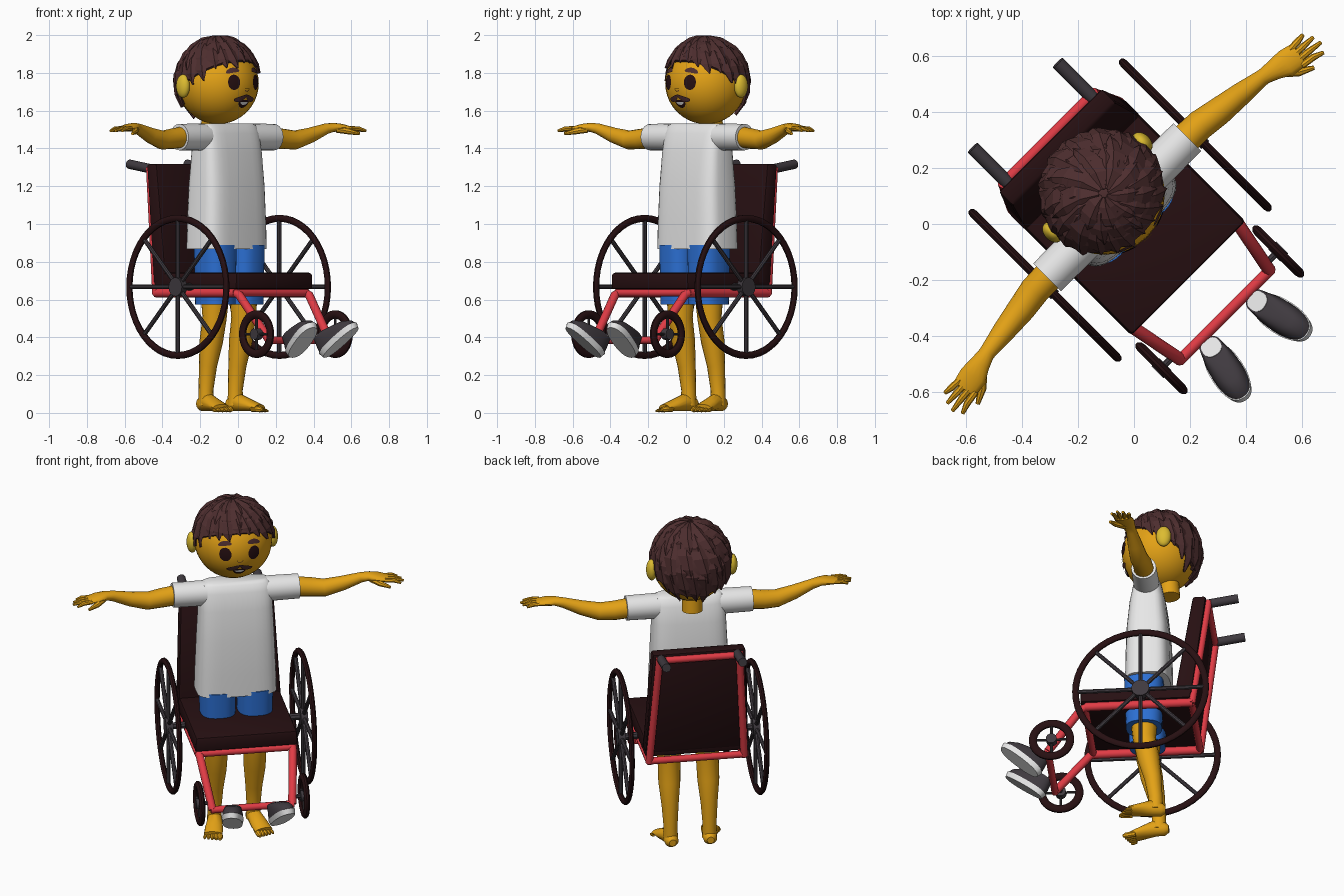
import bpy, bmesh
from math import sin, cos, pi, radians, copysign
from mathutils import Vector, Matrix

if "Cube" in bpy.data.objects:
    bpy.data.objects.remove(bpy.data.objects["Cube"])


def material(name, rgb):
    m = bpy.data.materials.new(name)
    m.use_nodes = True
    m.diffuse_color = (*rgb, 1)
    m.node_tree.nodes["Principled BSDF"].inputs["Base Color"].default_value = (*rgb, 1)
    return m


SKIN = material("warm skin", (0.77, 0.36, 0.008))
EAR = material("ear yellow", (0.72, 0.5, 0.03))
WHITE = material("shirt white", (0.8, 0.8, 0.8))
BLUE = material("shorts blue", (0.025, 0.16, 0.65))
RED = material("frame red", (0.75, 0.045, 0.06))
DARK = material("dark maroon", (0.02, 0.005, 0.006))
GREY = material("charcoal grey", (0.05, 0.042, 0.05))
HAIR = material("hair brown", (0.075, 0.027, 0.028))


def finish(name, bm, mat, angle=40):
    """Turn a mesh built facing -y into an object turned to its diagonal heading."""
    bmesh.ops.recalc_face_normals(bm, faces=bm.faces)
    me = bpy.data.meshes.new(name)
    bm.to_mesh(me)
    bm.free()
    me.materials.append(mat)
    ob = bpy.data.objects.new(name, me)
    bpy.context.collection.objects.link(ob)
    ob.rotation_euler[2] = pi / 4
    if angle:
        bpy.ops.object.select_all(action='DESELECT')
        ob.select_set(True)
        bpy.context.view_layer.objects.active = ob
        bpy.ops.object.shade_smooth_by_angle(angle=radians(angle))
    return ob


def loft(bm, rings, loop=False, caps=True):
    vs = [[bm.verts.new(p) for p in r] for r in rings]
    n = len(vs[0])
    pairs = list(zip(vs, vs[1:])) + ([(vs[-1], vs[0])] if loop else [])
    for a, b in pairs:
        for i in range(n):
            j = (i + 1) % n
            bm.faces.new((a[i], a[j], b[j], b[i]))
    if caps and not loop:
        bm.faces.new(vs[0])
        bm.faces.new(vs[-1])


def tube(bm, path, sizes, n=12):
    """Sweep an ellipse along a path; sizes are radii or (side, up) pairs."""
    pts = [Vector(p) for p in path]
    sizes = sizes if isinstance(sizes, list) else [sizes] * len(pts)
    ref = Vector((0, 0, 1)) if abs((pts[-1] - pts[0]).normalized().z) < 0.8 else Vector((0, 1, 0))
    rings = []
    for k, p in enumerate(pts):
        t = (pts[min(k + 1, len(pts) - 1)] - pts[max(k - 1, 0)]).normalized()
        side = t.cross(ref).normalized()
        up = side.cross(t)
        a, b = sizes[k] if isinstance(sizes[k], tuple) else (sizes[k], sizes[k])
        rings.append([p + side * a * cos(2 * pi * i / n) + up * b * sin(2 * pi * i / n) for i in range(n)])
    loft(bm, rings)


def outline(cx, cy, z, a, b, power=2, n=32):
    """Horizontal superellipse ring."""
    f = lambda v: copysign(abs(v) ** (2 / power), v)
    return [Vector((cx + a * f(cos(2 * pi * i / n)), cy + b * f(sin(2 * pi * i / n)), z)) for i in range(n)]


def blob(name, center, scale, mat):
    bm = bmesh.new()
    bmesh.ops.create_uvsphere(bm, u_segments=32, v_segments=20, radius=1,
                              matrix=Matrix.Translation(center) @ Matrix.Diagonal((*scale, 1)))
    return finish(name, bm, mat)


# Wheelchair wheels, with spokes and hub
def wheel(name, x, y, z, radius, rim, spokes, hub, inner):
    bm = bmesh.new()
    loft(bm, [[(x + rim[0] * cos(q), y + (radius - rim[1] + rim[1] * sin(q)) * cos(p),
                z + (radius - rim[1] + rim[1] * sin(q)) * sin(p))
               for q in [2 * pi * i / 10 for i in range(10)]]
              for p in [2 * pi * i / 48 for i in range(48)]], loop=True)
    finish(name + "_tyre", bm, DARK)
    bm = bmesh.new()
    for i in range(spokes):
        a = 2 * pi * i / spokes
        r = radius - rim[1]
        tube(bm, [(x, y, z), (x, y + r * cos(a), z + r * sin(a))], hub * 0.24, 8)
    tube(bm, [(x - 0.02, y, z), (x + 0.02, y, z)], hub, 16)
    tube(bm, [(x, y, z), (inner, y, z)], hub * 0.4, 8)
    finish(name + "_spokes", bm, GREY)


for s, side in ((1, "left"), (-1, "right")):
    wheel(side + "_big_wheel", s * 0.38, 0.07, 0.667, 0.382, (0.015, 0.019), 8, 0.05, s * 0.27)
    wheel(side + "_caster", s * 0.295, -0.434, 0.417, 0.127, (0.017, 0.023), 4, 0.03, s * 0.225)

# Tubular frame and push handles
bm = bmesh.new()
for s in (-1, 1):
    tube(bm, [(s * 0.265, 0.35, 0.635), (s * 0.265, -0.25, 0.635)], 0.024)
    tube(bm, [(s * 0.265, -0.22, 0.64), (s * 0.262, -0.27, 0.625), (s * 0.225, -0.46, 0.385)], 0.023)
    tube(bm, [(s * 0.268, 0.345, 0.625), (s * 0.225, 0.435, 1.3)], 0.021)
for w, y, z in ((0.265, -0.25, 0.635), (0.265, 0.345, 0.635), (0.235, 0.432, 1.285), (0.235, -0.46, 0.385)):
    tube(bm, [(-w, y, z), (w, y, z)], 0.02)
finish("chair_frame", bm, RED)
for s, side in ((1, "left"), (-1, "right")):
    bm = bmesh.new()
    tube(bm, [(s * 0.215, 0.425, 1.29), (s * 0.215, 0.6, 1.317)], 0.025)
    finish(side + "_handle", bm, GREY)


# Seat and backrest cushions
def cushion(name, lower, upper):
    bm = bmesh.new()
    loft(bm, [[(x, y, z) for x, y in ((-w, y0), (w, y0), (w, y1), (-w, y1))]
              for w, y0, y1, z in (lower, upper)])
    bmesh.ops.bevel(bm, geom=bm.edges[:], offset=0.014, segments=2, affect='EDGES', profile=0.5)
    finish(name, bm, DARK)


cushion("seat", (0.29, -0.275, 0.34, 0.655), (0.285, -0.275, 0.34, 0.742))
cushion("backrest", (0.29, 0.25, 0.345, 0.68), (0.262, 0.35, 0.425, 1.318))

# Empty shoes at the footrest
for s, side in ((1, "left"), (-1, "right")):
    place = (Matrix.Translation((s * 0.135, -0.595, 0.415)) @ Matrix.Rotation(s * 0.21, 4, 'Z')
             @ Matrix.Rotation(radians(-38), 4, 'X'))
    for part, mat, layers in (
            ("sole", WHITE, ((0, -0.055, 0.055, 0.13), (0, -0.025, 0.062, 0.138))),
            ("upper", GREY, ((0, -0.026, 0.058, 0.133), (0.005, 0.0, 0.057, 0.126),
                             (0.02, 0.025, 0.051, 0.105), (0.05, 0.045, 0.046, 0.07), (0.07, 0.055, 0.042, 0.048))),
            ("lining", WHITE, ((0.07, 0.05, 0.036, 0.041), (0.07, 0.058, 0.036, 0.041)))):
        bm = bmesh.new()
        loft(bm, [outline(0, cy, z, a, b, 2.4) for cy, z, a, b in layers])
        bm.transform(place)
        finish(f"{side}_shoe_{part}", bm, mat)

# Shirt
bm = bmesh.new()
loft(bm, [outline(0, 0.085, z, a, b, 4) for z, a, b in (
    (0.868, 0.225, 0.127), (1.0, 0.221, 0.126), (1.2, 0.213, 0.12), (1.38, 0.205, 0.102),
    (1.48, 0.2, 0.082), (1.52, 0.19, 0.062), (1.533, 0.17, 0.045))])
finish("shirt_body", bm, WHITE)

for s, side in ((1, "left"), (-1, "right")):
    bm = bmesh.new()
    tube(bm, [(s * x, 0.085, 1.46) for x in (0.1, 0.2, 0.355)], [0.07, 0.072, 0.07], 20)
    finish(side + "_sleeve", bm, WHITE)

    # Arm, palm, fingers and thumb
    bm = bmesh.new()
    tube(bm, [(s * x, y, z) for x, y, z in (
        (0.33, 0.085, 1.46), (0.42, 0.083, 1.45), (0.5, 0.07, 1.445), (0.6, 0.058, 1.47), (0.7, 0.045, 1.503),
        (0.745, 0.035, 1.512), (0.79, 0.022, 1.51), (0.845, 0.012, 1.503))],
        [0.056, 0.054, 0.05, 0.041, 0.029, (0.037, 0.024), (0.05, 0.021), (0.046, 0.014)], 16)
    for i, tip in enumerate((0.905, 0.925, 0.932, 0.912)):
        y = 0.045 - 0.023 * i
        tube(bm, [(s * 0.825, y, 1.506), (s * 0.875, y * 1.15 - 0.004, 1.504), (s * tip, y * 1.4 - 0.012, 1.493)],
             [0.0125, 0.0125, 0.007], 8)
    tube(bm, [(s * 0.755, 0.015, 1.503), (s * 0.8, -0.032, 1.49), (s * 0.85, -0.06, 1.478)], [0.02, 0.016, 0.008], 8)
    finish(side + "_arm", bm, SKIN)

    # Shorts leg
    bm = bmesh.new()
    loft(bm, [outline(s * 0.105, 0.065, z, a, b, 2.6) for z, a, b in (
        (0.575, 0.096, 0.1), (0.72, 0.097, 0.105), (0.89, 0.1, 0.11))])
    finish(side + "_shorts_leg", bm, BLUE)

    # Bare leg and foot with toes
    bm = bmesh.new()
    tube(bm, [(s * x, y, z) for x, y, z in (
        (0.107, 0.065, 0.62), (0.108, 0.068, 0.5), (0.11, 0.09, 0.38), (0.11, 0.115, 0.25),
        (0.11, 0.13, 0.12), (0.11, 0.13, 0.04))],
        [0.075, 0.064, 0.062, 0.048, 0.039, 0.042], 16)
    tube(bm, [(s * x, y, z) for x, y, z in (
        (0.107, 0.185, 0.045), (0.108, 0.165, 0.045), (0.112, 0.11, 0.057), (0.128, 0.04, 0.04), (0.143, -0.02, 0.027))],
        [(0.02, 0.02), (0.038, 0.036), (0.04, 0.048), (0.05, 0.032), (0.052, 0.018)], 16)
    for i in range(5):
        x, r = 0.103 + 0.02 * i, 0.016 - 0.0017 * i
        tube(bm, [(s * x, 0.0, r + 0.006), (s * (x + 0.008), -0.055 + 0.009 * i, r + 0.003),
                  (s * (x + 0.011), -0.072 + 0.01 * i, r)], [r, r, r * 0.5], 8)
    finish(side + "_leg", bm, SKIN)

# Head, neck and ears
C, R = Vector((0, 0.15, 1.745)), 0.216
blob("head", C, (R, R, R), SKIN)
bm = bmesh.new()
tube(bm, [(0, 0.2, 1.47), (0, 0.19, 1.62)], 0.057, 20)
finish("neck", bm, SKIN)
for s, side in ((1, "left"), (-1, "right")):
    blob(side + "_ear", (s * 0.227, 0.185, 1.73), (0.03, 0.042, 0.062), EAR)


# Face details: thin plates wrapped on the front of the head
def plate(name, cx, cz, a, b, mat, tilt=0, bend=0, lift=0.004, n=20):
    bm = bmesh.new()
    rings = []
    for k in (0.02, 0.35, 0.7, 1):
        ring = []
        for i in range(n):
            p, q = a * k * cos(2 * pi * i / n), b * k * sin(2 * pi * i / n)
            x, z = cx + p, cz + q + tilt * p + bend * p * p
            ring.append(C + Vector((x, -(R * R - x * x - z * z) ** 0.5, z)) * (1 + lift / R))
        rings.append(ring)
    loft(bm, rings, caps=False)
    bm.faces.new(bm.verts[:n]) if bm.verts.ensure_lookup_table() is None else None
    finish(name, bm, mat)


for s, side in ((1, "left"), (-1, "right")):
    plate(side + "_eye", s * 0.079, 0.005, 0.032, 0.04, DARK)
    plate(side + "_eyebrow", s * 0.08, 0.068, 0.036, 0.013, HAIR, -s * 0.15, -6)
    plate(side + "_moustache", s * 0.034, -0.08, 0.037, 0.014, HAIR, -s * 0.3, 5, 0.007)
plate("mouth", 0, -0.108, 0.036, 0.02, DARK, 0, 8)
plate("teeth", 0, -0.104, 0.026, 0.008, WHITE, 0, 8, 0.006)
plate("nose", 0, -0.038, 0.016, 0.006, HAIR, 0, 14)
plate("nose_tip", 0, -0.033, 0.018, 0.006, SKIN, 0, 14, 0.006)


# Hair: a cap with a sloping hairline, covered by swept tapering locks
def hairline(phi):
    return radians(60 + 64 * ((1 - cos(phi)) / 2) ** 1.2)


def scalp(phi, theta, r):
    return C + Vector((sin(theta) * sin(phi), -sin(theta) * cos(phi), cos(theta) * 1.05)) * r


bm = bmesh.new()
turns = [2 * pi * i / 36 for i in range(36)]
rows = [[scalp(p, hairline(p) * (0.02 + 0.96 * k / 8), 0.229) for p in turns] for k in range(9)]
loft(bm, rows + [[scalp(p, hairline(p), 0.205) for p in turns]], caps=False)
bm.verts.ensure_lookup_table()
bm.faces.new(bm.verts[:36])
finish("hair_cap", bm, HAIR)

bm = bmesh.new()
for layer, (count, reach, width) in enumerate(((22, 1.09, 0.042), (15, 0.8, 0.04), (9, 0.52, 0.036))):
    for i in range(count):
        phi0 = 2 * pi * (i + 0.4 * layer) / count
        end = hairline(phi0 + 0.25) * (reach + 0.06 * (i % 3 - 1))
        rings = []
        for t, taper in ((0.08, 0.3), (0.35, 0.85), (0.65, 1), (0.85, 0.7), (1, 0.08)):
            phi, theta = phi0 + 0.5 * t - 0.2, end * t
            p = scalp(phi, theta, 0.227 + 0.004 * layer)
            out = (p - C).normalized()
            across = Vector((cos(phi), sin(phi), 0)) * width * taper
            rings.append([p + across, p + out * 0.013 * (0.4 + taper * 0.6) + across * 0.3, p - across, p - out * 0.012])
        loft(bm, rings)
finish("hair_locks", bm, HAIR, 0)
